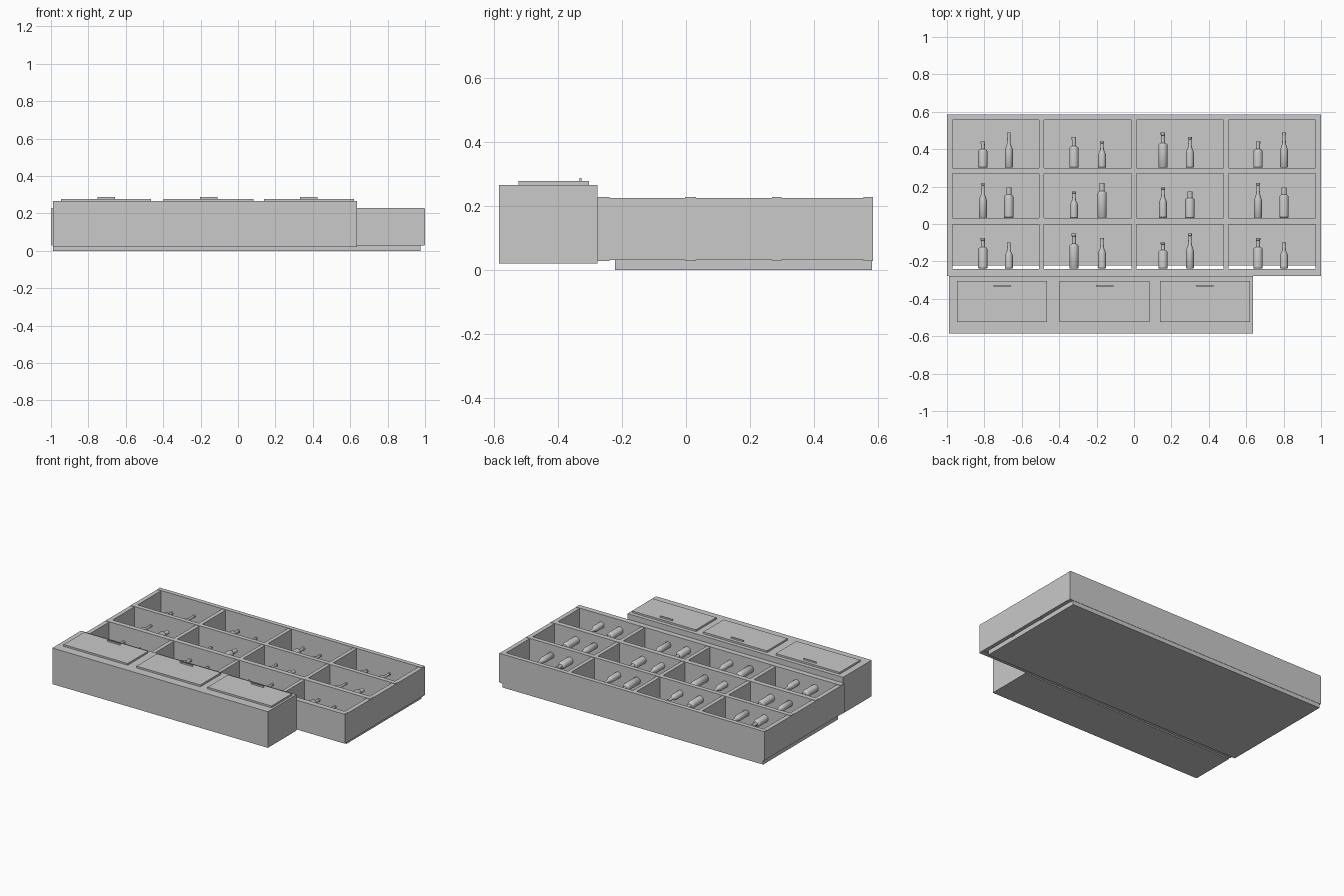
import bpy, bmesh, math
from mathutils import Matrix

if "Cube" in bpy.data.objects:
    bpy.data.objects.remove(bpy.data.objects["Cube"])

grey = bpy.data.materials.new("plain_grey")
grey.use_nodes = True
GREY = (0.585, 0.585, 0.585, 1)
grey.diffuse_color = GREY
grey.node_tree.nodes["Principled BSDF"].inputs["Base Color"].default_value = GREY


def finish(name, bm):
    bmesh.ops.recalc_face_normals(bm, faces=bm.faces)
    mesh = bpy.data.meshes.new(name)
    bm.to_mesh(mesh)
    bm.free()
    mesh.materials.append(grey)
    obj = bpy.data.objects.new(name, mesh)
    bpy.context.collection.objects.link(obj)
    return obj


def box(name, xs, ys, zs):
    bm = bmesh.new()
    size = [b - a for a, b in (xs, ys, zs)]
    mid = [(a + b) / 2 for a, b in (xs, ys, zs)]
    bmesh.ops.create_cube(bm, size=1, matrix=Matrix.Translation(mid) @ Matrix.Diagonal((*size, 1)))
    return finish(name, bm)


# Bottle profiles: radius, and height as a share of the whole
PROFILES = {
    "S": [(0, 0), (.022, 0), (.025, .02), (.025, .62), (.022, .67), (.011, .71),
          (.010, .92), (.012, .93), (.012, 1), (0, 1)],
    "T": [(0, 0), (.018, 0), (.021, .02), (.021, .49), (.018, .56), (.010, .68),
          (.008, .93), (.010, .94), (.010, 1), (0, 1)],
    "W": [(0, 0), (.022, 0), (.025, .02), (.025, .68), (.022, .73), (.014, .76),
          (.014, 1), (0, 1)],
}


def bottle(name, profile, height, x, y, z):
    bm = bmesh.new()
    verts = [bm.verts.new((r, h * height, 0)) for r, h in profile]
    edges = [bm.edges.new(pair) for pair in zip(verts, verts[1:])]
    bmesh.ops.spin(bm, geom=verts + edges, cent=(0, 0, 0), axis=(0, 1, 0),
                   angle=math.tau, steps=20)
    bmesh.ops.remove_doubles(bm, verts=bm.verts, dist=1e-5)
    obj = finish(name, bm)
    obj.location = (x, y, z)
    bpy.ops.object.select_all(action="DESELECT")
    obj.select_set(True)
    bpy.context.view_layer.objects.active = obj
    bpy.ops.object.shade_smooth_by_angle(angle=math.radians(40))


# Shelf cabinet: back panel, uprights and boards
box("back_panel", (-.99, .975), (-.222, .583), (0, .033))
for i, (a, b) in enumerate([(-1, -.97), (-.508, -.481), (-.013, .013), (.479, .505), (.97, 1)]):
    box(f"upright_{i + 1}", (a, b), (-.277, .585), (.031, .225))
boards = [(-.277, -.24), (-.003, .031), (.269, .299), (.555, .585)]
for i, span in enumerate(boards):
    box(f"shelf_board_{i + 1}", (-.998, .998), span, (.028, .228))

# Bottles: two in every compartment, shape and size by row
SIZES = (.14, .163, .187)
PAIRS = [(-.808, -.669), (-.321, -.171), (.155, .299), (.663, .802)]
ROWS = ["S1T0 S2T1 S0T2 S1T0", "T2W1 T0W2 T1W0 T2W1", "S0T2 S1T0 S2T1 S0T2"]
for r, row in enumerate(ROWS):
    for c, code in enumerate(row.split()):
        for k, x in enumerate(PAIRS[c]):
            bottle(f"bottle_{r + 1}_{c + 1}_{k + 1}", PROFILES[code[2 * k]],
                   SIZES[int(code[2 * k + 1])], x, boards[r][1] + .002, .16)

# Counter with three doors and bar handles
box("counter", (-.99, .635), (-.585, -.277), (.02, .266))
for i, x in enumerate((-.705, -.157, .379)):
    box(f"door_{i + 1}", (x - .241, x + .241), (-.525, -.304), (.266, .278))
    box(f"handle_{i + 1}", (x - .047, x + .047), (-.333, -.327), (.278, .288))
